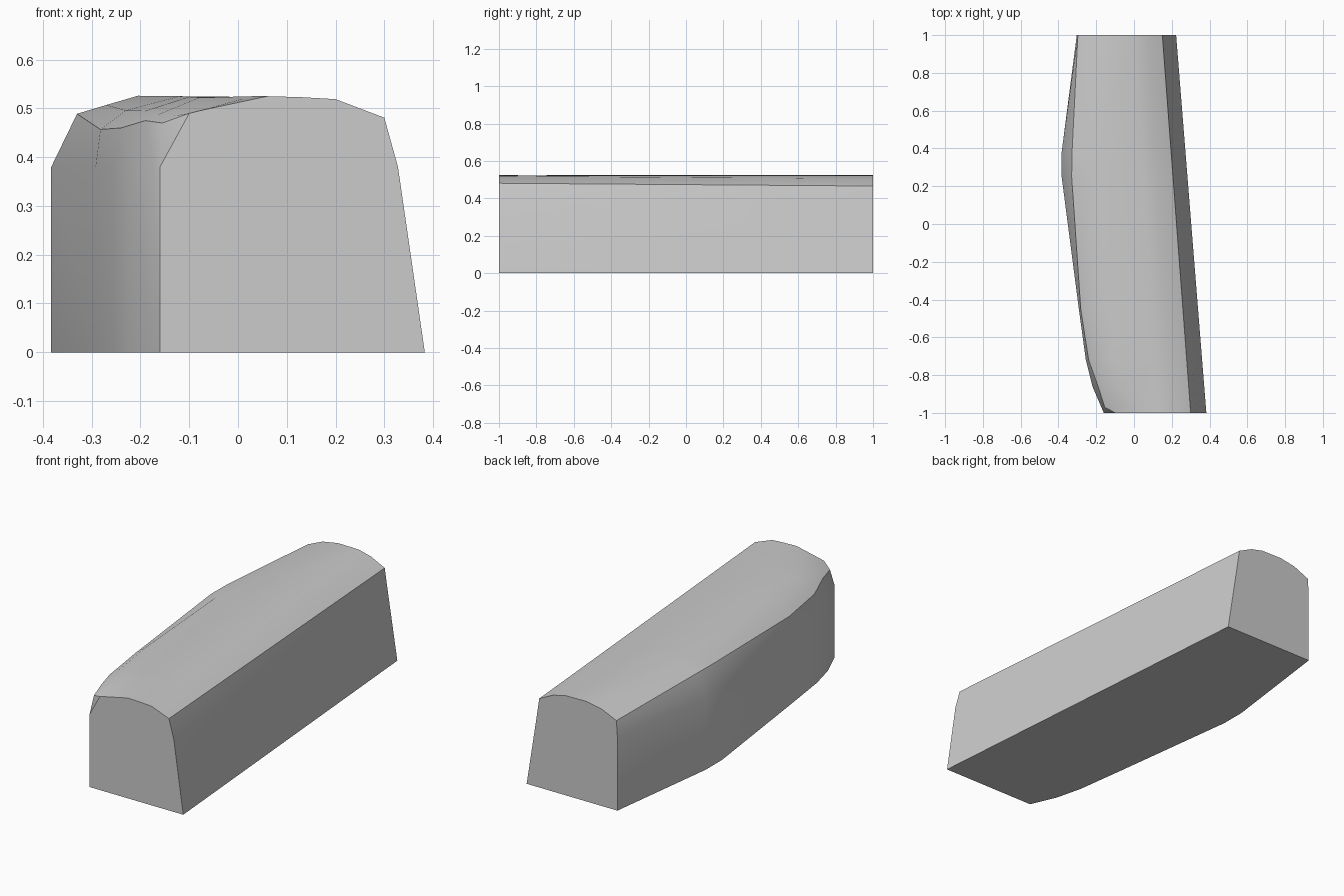
import bpy, bmesh, math

if "Cube" in bpy.data.objects:
    bpy.data.objects.remove(bpy.data.objects["Cube"])

# Stations along y: y, left wall x, left edge (x, z), left shoulder (x, z), crown left (x, z)
stations = [
    (-1.00, -0.16, -0.10, 0.49, -0.08, 0.495, 0.06, 0.525),
    (-0.97, -0.173, -0.155, 0.47, -0.13, 0.485, 0.03, 0.525),
    (-0.86, -0.22, -0.19, 0.475, -0.165, 0.487, -0.08, 0.522),
    (-0.72, -0.255, -0.24, 0.46, -0.19, 0.495, -0.10, 0.524),
    (-0.45, -0.292, -0.282, 0.457, -0.23, 0.496, -0.12, 0.525),
    (0.25, -0.383, -0.33, 0.489, -0.27, 0.507, -0.205, 0.526),
    (0.38, -0.383, -0.328, 0.489, -0.27, 0.507, -0.205, 0.526),
    (1.00, -0.303, -0.297, 0.47, -0.21, 0.508, -0.12, 0.524),
]

# Right side is straight from front to back: profile at each end
right_front = [(0.13, 0.523), (0.20, 0.519), (0.30, 0.481), (0.328, 0.38), (0.383, 0)]
right_back = [(0.00, 0.522), (0.07, 0.505), (0.15, 0.466), (0.163, 0.38), (0.223, 0)]

bm = bmesh.new()
rings = []
for y, wall, ex, ez, sx, sz, cx, cz in stations:
    t = (y + 1) / 2
    right = [(a[0] + (b[0] - a[0]) * t, a[1] + (b[1] - a[1]) * t)
             for a, b in zip(right_front, right_back)]
    left = [(wall, 0), (wall, 0.38), (ex, ez), (sx, sz), (cx, cz)]
    rings.append([bm.verts.new((x, y, z)) for x, z in left + right])

# Skin between stations, then cap the two ends
n = len(rings[0])
for a, b in zip(rings, rings[1:]):
    for i in range(n):
        j = (i + 1) % n
        bm.faces.new((a[i], a[j], b[j], b[i]))
bm.faces.new(rings[0])
bm.faces.new(rings[-1])
bmesh.ops.recalc_face_normals(bm, faces=bm.faces)

mesh = bpy.data.meshes.new("curved_block")
bm.to_mesh(mesh)
bm.free()
block = bpy.data.objects.new("curved_block", mesh)
bpy.context.collection.objects.link(block)
bpy.context.view_layer.objects.active = block
block.select_set(True)
bpy.ops.object.shade_smooth_by_angle(angle=math.radians(30))
